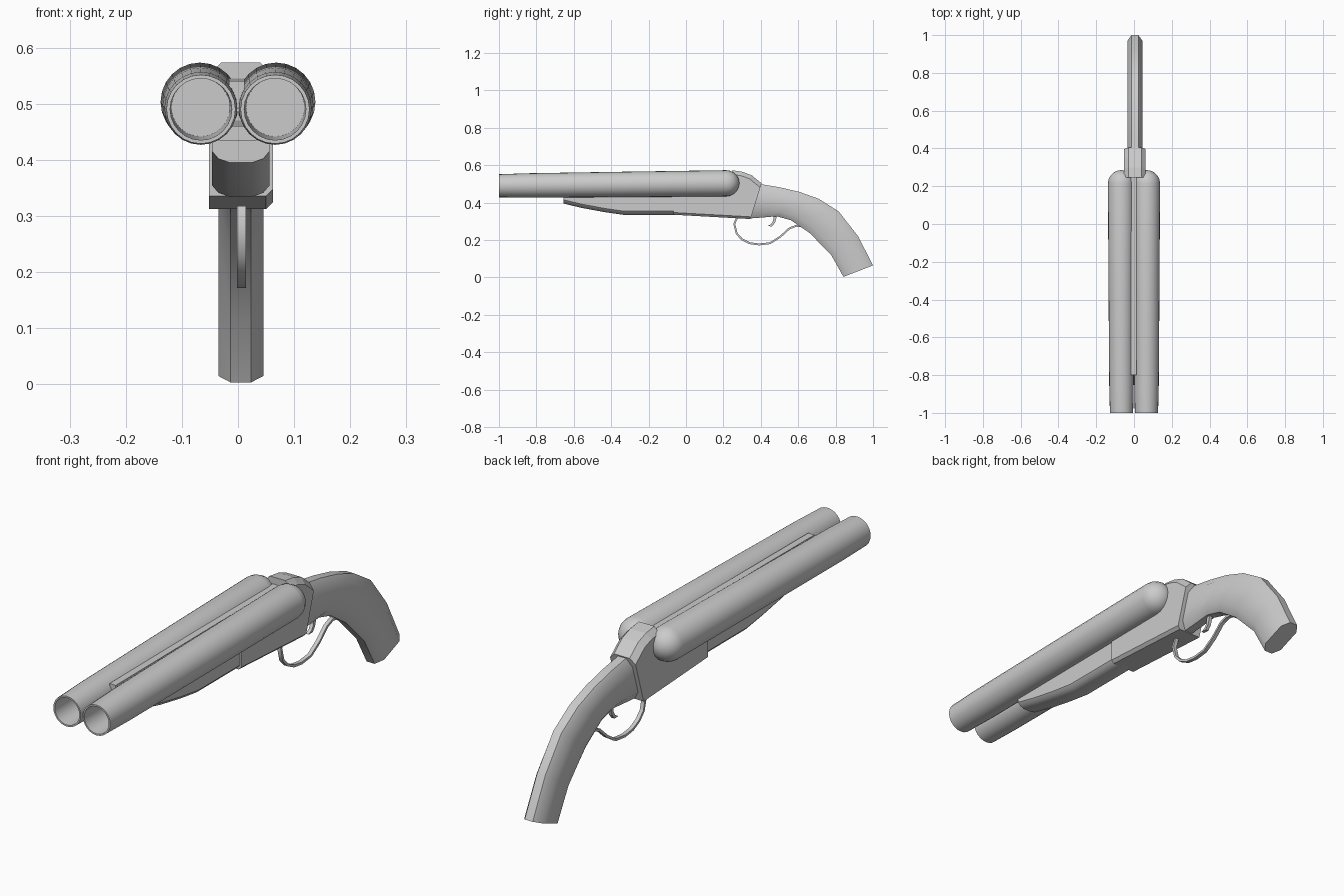
import bpy, bmesh, math
from mathutils import Vector

if "Cube" in bpy.data.objects:
    bpy.data.objects.remove(bpy.data.objects["Cube"])

CX = 0.005  # centre line of the body parts
grey = bpy.data.materials.new("plain_grey")
grey.diffuse_color = (0.6, 0.6, 0.6, 1)
grey.use_nodes = True
grey.node_tree.nodes["Principled BSDF"].inputs["Base Color"].default_value = grey.diffuse_color


def finish(name, bm, smooth=None):
    bmesh.ops.recalc_face_normals(bm, faces=bm.faces[:])
    me = bpy.data.meshes.new(name)
    bm.to_mesh(me)
    bm.free()
    me.materials.append(grey)
    ob = bpy.data.objects.new(name, me)
    bpy.context.collection.objects.link(ob)
    if smooth:
        bpy.ops.object.select_all(action='DESELECT')
        bpy.context.view_layer.objects.active = ob
        ob.select_set(True)
        bpy.ops.object.shade_smooth_by_angle(angle=math.radians(smooth))
    return ob


def loft(name, rings, smooth=None):
    """Skin closed rings of points and cap both ends."""
    bm = bmesh.new()
    vs = [[bm.verts.new(p) for p in r] for r in rings]
    n = len(vs[0])
    for a, b in zip(vs, vs[1:]):
        for i in range(n):
            j = (i + 1) % n
            bm.faces.new((a[i], a[j], b[j], b[i]))
    bm.faces.new(vs[0])
    bm.faces.new(vs[-1])
    return finish(name, bm, smooth)


def prism(pts, x0, x1):
    """Extrude a side profile of (y, z) points across x."""
    bm = bmesh.new()
    a = [bm.verts.new((x0, y, z)) for y, z in pts]
    b = [bm.verts.new((x1, y, z)) for y, z in pts]
    bm.faces.new(a)
    bm.faces.new(b)
    for i in range(len(pts)):
        j = (i + 1) % len(pts)
        bm.faces.new((a[i], a[j], b[j], b[i]))
    return bm


# Barrels: tapered tubes with a bore and a domed rear end
def barrel(name, side):
    prof = [(-0.70, 0.052), (-1.0, 0.055), (-1.0, 0.0615), (-0.85, 0.065),
            (-0.4, 0.0675), (0.215, 0.07)]
    prof += [(0.215 + 0.07 * math.sin(t), 0.07 * math.cos(t))
             for t in (math.radians(d) for d in (18, 36, 54, 70, 85))]
    rings = []
    for y, r in prof:
        k = (y + 1) / 1.2
        cx, cz = side * (0.066 + 0.002 * k), 0.49 + 0.013 * k
        rings.append([(cx + r * math.cos(i * math.tau / 24), y,
                       cz + r * math.sin(i * math.tau / 24)) for i in range(24)])
    loft(name, rings, 40)


barrel("left_barrel", -1)
barrel("right_barrel", 1)

# Rib between the barrels
finish("barrel_rib", prism([(-0.8, 0.485), (0.26, 0.495), (0.26, 0.545), (-0.8, 0.54)],
                           -0.016, 0.012))

# Receiver block with chamfered hump and lower edges
bm = prism([(-0.067, 0.335), (0.345, 0.312), (0.404, 0.503), (0.35, 0.547),
            (0.30, 0.565), (0.245, 0.573), (0.245, 0.47), (-0.067, 0.46)],
           CX - 0.057, CX + 0.057)


def side_edges(test):
    return [e for e in bm.edges
            if abs(e.verts[0].co.x - e.verts[1].co.x) < 1e-5
            and all(test(v.co.z) for v in e.verts)]


bmesh.ops.bevel(bm, geom=side_edges(lambda z: z > 0.5), offset=0.022,
                segments=1, affect='EDGES')
bmesh.ops.bevel(bm, geom=side_edges(lambda z: z < 0.34), offset=0.012,
                segments=1, affect='EDGES')
finish("receiver", bm)

# Fore-end under the barrels, rounded below
rings = []
for y, zb in [(-0.655, 0.393), (-0.56, 0.370), (-0.435, 0.347),
              (-0.33, 0.332), (-0.05, 0.332)]:
    half = [(0.051, 0.435), (0.051, zb + 0.022), (0.04, zb + 0.009), (0.02, zb + 0.002)]
    sec = half + [(-x, z) for x, z in reversed(half)]
    rings.append([(CX + x, y, z) for x, z in sec])
loft("fore_end", rings, 35)

# Curved grip: octagonal sections between upper and lower outlines
upper = [(0.39, 0.50), (0.50, 0.482), (0.607, 0.457), (0.71, 0.42),
         (0.816, 0.353), (0.92, 0.22), (1.0, 0.064)]
lower = [(0.34, 0.315), (0.42, 0.321), (0.484, 0.327), (0.56, 0.306),
         (0.66, 0.238), (0.775, 0.122), (0.842, 0.003)]
OCT = [(1, 0.62), (0.45, 1), (-0.45, 1), (-1, 0.62),
       (-1, -0.62), (-0.45, -1), (0.45, -1), (1, -0.62)]
rings = []
for u, l in zip(upper, lower):
    u, l = Vector(u), Vector(l)
    mid, half = (u + l) / 2, (u - l) / 2
    rings.append([(CX + 0.04 * a, *(mid + half * b)) for a, b in OCT])
loft("grip", rings, 50)

# Trigger guard: flat strip swept along a curved path
path = [Vector(p) for p in
        [(0.275, 0.325), (0.258, 0.285), (0.272, 0.232), (0.30, 0.203), (0.34, 0.183),
         (0.39, 0.176), (0.45, 0.183), (0.505, 0.218), (0.553, 0.262),
         (0.59, 0.276), (0.64, 0.27)]]
rings = []
for i, p in enumerate(path):
    t = (path[min(i + 1, len(path) - 1)] - path[max(i - 1, 0)]).normalized()
    n = Vector((-t.y, t.x)) * 0.005
    rings.append([(CX + 0.001 + x, *(p + n * s)) for x, s in
                  ((0.008, 1), (-0.008, 1), (-0.008, -1), (0.008, -1))])
loft("trigger_guard", rings, 40)

# Trigger
finish("trigger", prism([(0.468, 0.335), (0.466, 0.302), (0.455, 0.285), (0.435, 0.274),
                         (0.46, 0.273), (0.476, 0.292), (0.488, 0.335)],
                        CX - 0.007, CX + 0.007))
